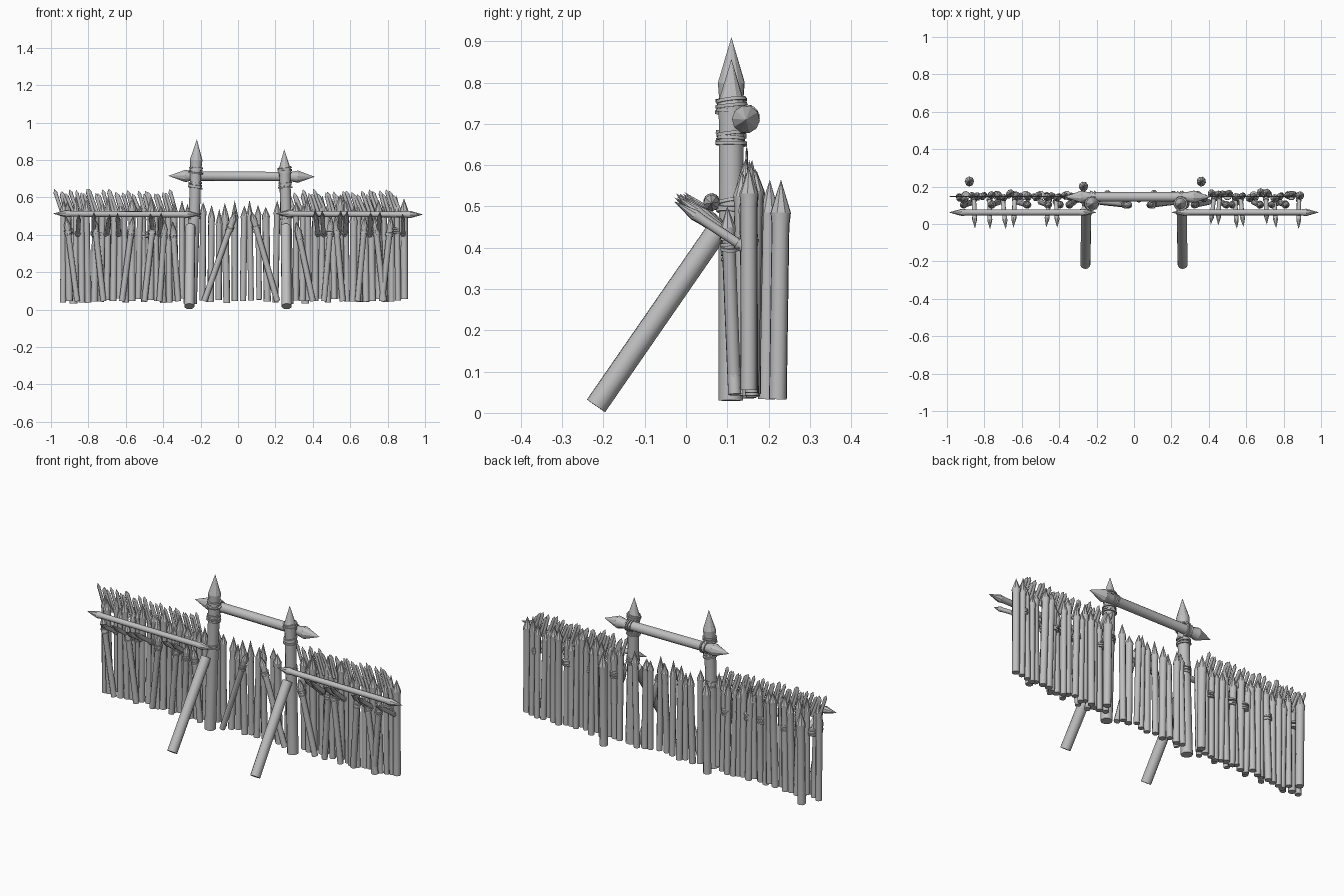
import bpy, bmesh, math, random
from mathutils import Vector, Matrix

random.seed(7)
rnd = random.uniform
if "Cube" in bpy.data.objects:
    bpy.data.objects.remove(bpy.data.objects["Cube"])

wood = bpy.data.materials.new("grey_wood")
wood.use_nodes = True
GREY = (0.52, 0.52, 0.52, 1)
wood.diffuse_color = GREY
wood.node_tree.nodes["Principled BSDF"].inputs["Base Color"].default_value = GREY


def log(bm, a, b, r, tip=0, butt=0, flare=1.15, sides=8, flat=1):
    """Round log from a to b; tip and butt are the lengths of sharpened ends."""
    a, b = Vector(a), Vector(b)
    axis = (b - a).normalized()
    side = axis.cross(Vector((0, 1, 0)))
    if side.length < 0.1:
        side = axis.cross(Vector((1, 0, 0)))
    side.normalize()
    other = axis.cross(side)
    spin = rnd(0, 1)
    length = (b - a).length

    def ring(d, rad):
        out = []
        for i in range(sides):
            t = math.tau * (i + spin) / sides
            p = a + axis * d + side * rad * math.cos(t) + other * rad * math.sin(t) * flat
            out.append(bm.verts.new(p))
        return out

    # Plain body with slightly flared shoulders where an end is sharpened
    lo, hi = butt, length - tip
    levels = [ring(lo, r * (flare if butt else 1))]
    if butt:
        levels.append(ring(lo + butt * 0.4, r))
    if tip:
        levels.append(ring(hi - tip * 0.4, r))
    levels.append(ring(hi, r * (flare if tip else 1)))
    for low, high in zip(levels, levels[1:]):
        for i in range(sides):
            j = (i + 1) % sides
            bm.faces.new((low[i], low[j], high[j], high[i])).smooth = True
    # Faceted points or flat cut ends
    for loop, pointed, end in ((levels[0][::-1], butt, a), (levels[-1], tip, b)):
        if pointed:
            apex = bm.verts.new(end)
            for i in range(sides):
                bm.faces.new((loop[i], loop[(i + 1) % sides], apex))
        else:
            bm.faces.new(loop)


def lash(bm, a, b, fraction, r, turns=3):
    """Rope turns around the log a-b."""
    a, b = Vector(a), Vector(b)
    axis = (b - a).normalized()
    mid = a.lerp(b, fraction)
    for k in range(turns):
        c = mid + axis * (k - (turns - 1) / 2) * 0.012
        tilt = Vector((rnd(-.15, .15), rnd(-.15, .15), 0))
        d = (axis + tilt).normalized() * 0.004
        log(bm, c - d, c + d, r * rnd(1.12, 1.28), sides=10)


def finish(bm, name):
    bmesh.ops.recalc_face_normals(bm, faces=bm.faces)
    for e in bm.edges:
        if not all(f.smooth for f in e.link_faces):
            e.smooth = False
    mesh = bpy.data.meshes.new(name)
    bm.to_mesh(mesh)
    bm.free()
    mesh.materials.append(wood)
    bpy.context.collection.objects.link(bpy.data.objects.new(name, mesh))


def stakes(bm, x0, x1, step, y, top0, top1):
    """Row of upright sharpened stakes."""
    n = round((x1 - x0) / step)
    for i in range(n + 1):
        x = x0 + (x1 - x0) * i / n
        yy = y + rnd(-.014, .014)
        a = (x, yy, rnd(.035, .06))
        b = (x + rnd(-.012, .012), yy + rnd(-.012, .012), rnd(top0, top1))
        log(bm, a, b, rnd(.016, .02), tip=rnd(.05, .09))


# Walls: two wings and the lower middle
for name, x0, x1 in (("right_wall", -.935, -.3), ("left_wall", .31, .89)):
    bm = bmesh.new()
    stakes(bm, x0, x1, .034, .152, .55, .615)
    finish(bm, name)
    # Thin split laths along the top, all leaning one way
    bm = bmesh.new()
    x = x0
    while x < x1 - .01:
        z = rnd(.615, .648)
        log(bm, (x, .147, .5), (x - rnd(.03, .055), .147, z), .01,
            tip=.02, flat=.3, sides=6)
        x += .021
    finish(bm, name + "_laths")

bm = bmesh.new()
stakes(bm, -.19, .2, .042, .145, .53, .59)
finish(bm, "middle_wall")

# Loose stakes standing behind the wall
bm = bmesh.new()
for x, y in ((-.88, .222), (.36, .222), (-.27, .195)):
    log(bm, (x, y, .033), (x, y + .008, .565), .022, tip=.08)
finish(bm, "rear_stakes")

# Slanted poles tied to the front of the wall
bm, ropes = bmesh.new(), bmesh.new()
for xb, xt, top in ((-.86, -.92, .5), (-.72, -.77, .5), (-.62, -.56, .5),
                    (-.5, -.45, .5), (-.42, -.39, .48), (-.32, -.35, .47),
                    (-.18, -.01, .53), (.21, .07, .53), (.4, .31, .47),
                    (.46, .5, .5), (.56, .52, .5), (.64, .68, .5),
                    (.78, .73, .5), (.77, .82, .5)):
    a, b = (xb, .118, .045), (xt, .1, top)
    log(bm, a, b, .016, tip=.05)
    lash(ropes, a, b, .8, .017)
finish(bm, "slanted_poles")

# Outward spikes resting on the rails
bm = bmesh.new()
for x in (-.85, -.77, -.685, -.645, -.47, -.41,
          .41, .45, .55, .585, .71, .76, .88):
    a, b = (x + rnd(-.02, .02), .15, .395), (x, rnd(-.03, .0), rnd(.51, .535))
    log(bm, a, b, .012, tip=.06)
    lash(ropes, a, b, .1, .013, 2)
for x in (-.9, -.73, -.58, -.5, -.36, .34, .5, .64, .84):
    lash(ropes, (x, .152, .3), (x, .152, .5), rnd(.4, .6), .02)
finish(bm, "outward_spikes")

# Pointed rails in front of both wings
for name, x0, x1 in (("right_rail", -.99, -.2), ("left_rail", .2, .99)):
    bm = bmesh.new()
    log(bm, (x0, .062, .513), (x1, .062, .508), .016, tip=.07, butt=.07, flare=1.25)
    finish(bm, name)

# Gate posts with propping struts
for name, xb, xt, top in (("right", -.25, -.22, .91), ("left", .268, .247, .857)):
    bm = bmesh.new()
    a, b = (xb, .108, .03), (xt, .11, top)
    log(bm, a, b, .03, tip=.11, sides=10, flare=1.12)
    finish(bm, name + "_gate_post")
    for z in (.5, .665, .745):
        lash(ropes, a, b, (z - .03) / (top - .03), .031, 3)
    bm = bmesh.new()
    xs = math.copysign(.26, xb)
    log(bm, (xs, -.218, .017), (xs * .98, .078, .445), .027, sides=12)
    finish(bm, name + "_strut")

# Crossbeam over the gate
bm = bmesh.new()
a, b = (-.372, .145, .715), (.41, .145, .71)
log(bm, a, b, .026, tip=.09, butt=.09, flare=1.3, sides=10)
for f in (.19, .79):
    lash(ropes, a, b, f, .027, 3)
finish(bm, "crossbeam")
finish(ropes, "rope_lashings")
